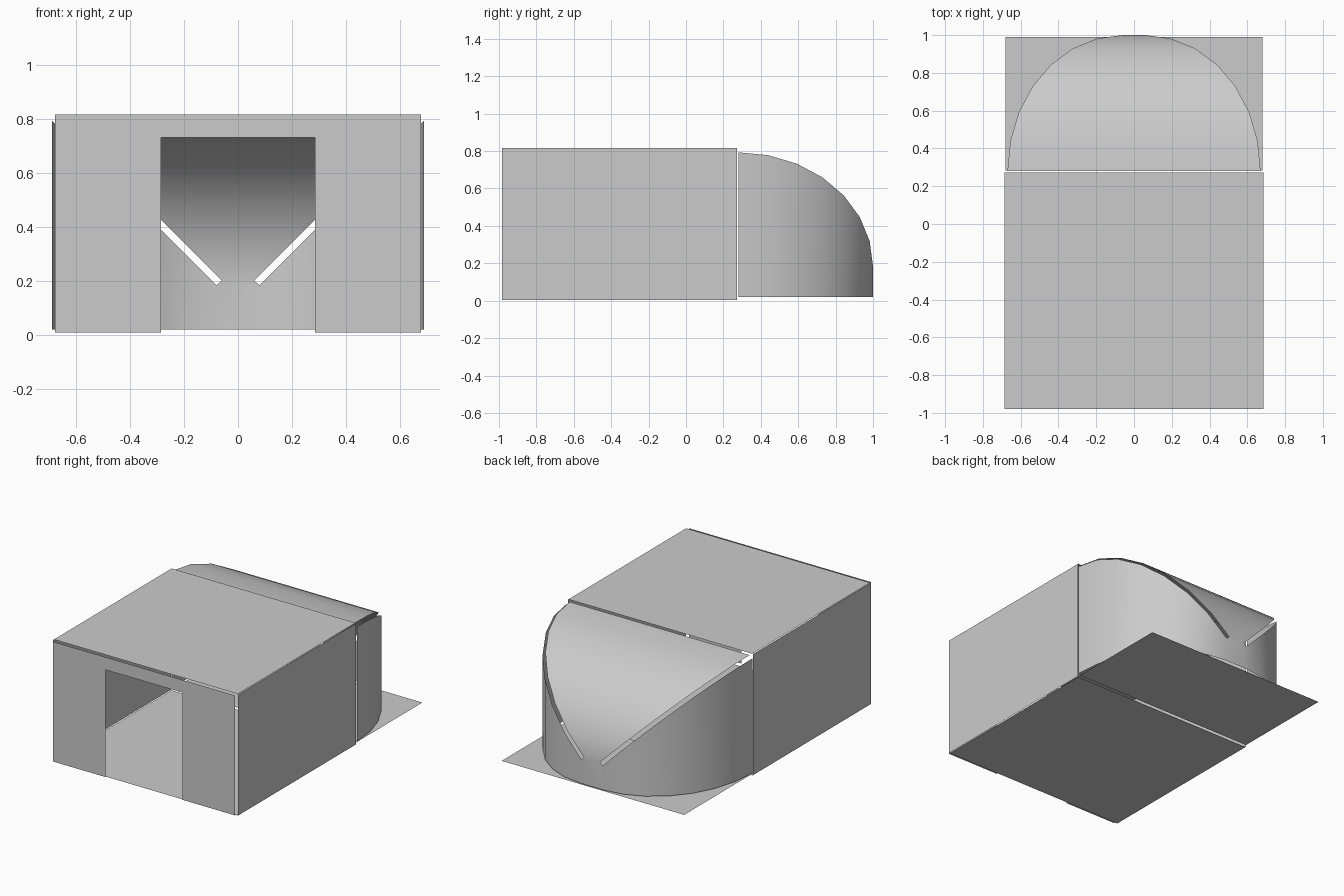
import bpy, bmesh, math

if "Cube" in bpy.data.objects:
    bpy.data.objects.remove(bpy.data.objects["Cube"])


def make(name, faces):
    """Build one thin-sheet object from polygons, welding shared corners."""
    bm = bmesh.new()
    for f in faces:
        bm.faces.new([bm.verts.new(p) for p in f])
    bmesh.ops.remove_doubles(bm, verts=bm.verts, dist=0.0005)
    me = bpy.data.meshes.new(name)
    bm.to_mesh(me)
    bm.free()
    ob = bpy.data.objects.new(name, me)
    bpy.context.collection.objects.link(ob)
    bpy.ops.object.select_all(action='DESELECT')
    ob.select_set(True)
    bpy.context.view_layer.objects.active = ob
    bpy.ops.object.shade_smooth_by_angle(angle=math.radians(30))
    return ob


def mirrored(face):
    return [(-x, y, z) for x, y, z in reversed(face)]


def flat(x, y0, y1, z):
    return [(-x, y0, z), (x, y0, z), (x, y1, z), (-x, y1, z)]


# Flat roof and the two floor sheets
make("roof", [flat(0.685, -0.98, 0.272, 0.82)])
make("front_floor", [flat(0.685, -0.98, 0.272, 0.0)[::-1]])
make("back_floor", [flat(0.68, 0.283, 0.99, 0.008)[::-1]])

# Side walls
side = [(0.688, -0.985, 0.003), (0.688, 0.272, 0.003),
        (0.688, 0.272, 0.817), (0.688, -0.985, 0.817)]
make("right_wall", [side])
make("left_wall", [mirrored(side)])

# Front wall with door opening
Y, W, D, Z0, ZD, ZT = -1.0, 0.678, 0.285, 0.008, 0.73, 0.815
jamb = [(D, Y, Z0), (W, Y, Z0), (W, Y, ZT), (D, Y, ZT), (D, Y, ZD)]
lintel = [(-D, Y, ZD), (D, Y, ZD), (D, Y, ZT), (-D, Y, ZT)]
make("front_wall", [jamb, mirrored(jamb), lintel])

# Curved back: a bent wall and a vault sharing one profile, parted by slits
N = 7
prof = []
for i in range(N + 1):
    a = math.radians(90) * i / N
    prof.append((0.08 + 0.61 * math.cos(a), 0.28 + 0.72 * math.sin(a)))
back = []
for (d0, y0), (d1, y1) in zip(prof, prof[1:]):
    wall = [(d0, y0, 0.02), (d1, y1, 0.02), (d1, y1, d1 + 0.103), (d0, y0, d0 + 0.103)]
    back += [wall, mirrored(wall)]
    w0, w1 = d0 - 0.02, d1 - 0.02
    back.append([(-w0, y0, d0 + 0.12), (w0, y0, d0 + 0.12),
                 (w1, y1, d1 + 0.12), (-w1, y1, d1 + 0.12)])
# Centre panel joining wall and vault
d, y = prof[-1]
back.append([(d, y, 0.02), (-d, y, 0.02), (-d, y, d + 0.103),
             (-d + 0.02, y, d + 0.12), (d - 0.02, y, d + 0.12), (d, y, d + 0.103)])
make("curved_back", back)
